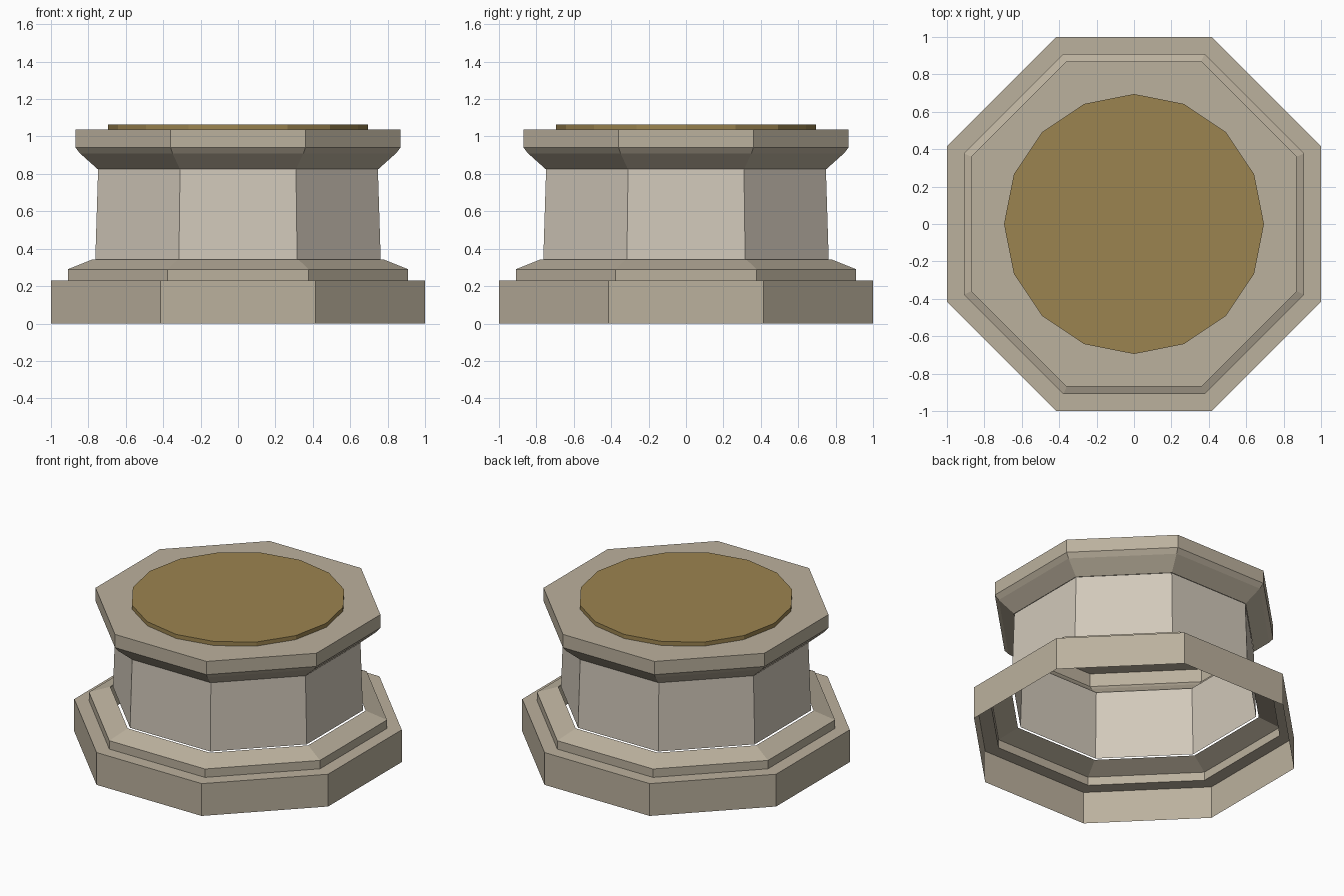
import bpy, bmesh
from math import cos, sin, pi

if "Cube" in bpy.data.objects:
    bpy.data.objects.remove(bpy.data.objects["Cube"])


def material(name, color):
    m = bpy.data.materials.new(name)
    m.diffuse_color = (*color, 1)
    m.use_nodes = True
    m.node_tree.nodes["Principled BSDF"].inputs["Base Color"].default_value = m.diffuse_color
    return m


def lathe(name, profile, sides, mat, flats=True, cap=False):
    """Flat-sided shell from (size, height) points; size is to the flats or the corners."""
    bm = bmesh.new()
    scale = 1 / cos(pi / sides) if flats else 1
    turn = 0.5 if flats else 0
    rings = []
    for r, z in profile:
        angles = [2 * pi * (i + turn) / sides for i in range(sides)]
        rings.append([bm.verts.new((r * scale * cos(a), r * scale * sin(a), z)) for a in angles])
    for low, high in zip(rings, rings[1:]):
        for i in range(sides):
            j = (i + 1) % sides
            bm.faces.new((low[i], low[j], high[j], high[i]))
    if cap:
        bm.faces.new(rings[-1])
    mesh = bpy.data.meshes.new(name)
    bm.to_mesh(mesh)
    bm.free()
    mesh.materials.append(mat)
    obj = bpy.data.objects.new(name, mesh)
    bpy.context.collection.objects.link(obj)
    return obj


stone = material("stone", (0.50, 0.44, 0.34))
pale_stone = material("pale_stone", (0.64, 0.58, 0.49))
bronze = material("bronze", (0.33, 0.23, 0.08))

# Stepped base, open underneath
lathe("stepped_base", [(1.0, 0), (1.0, 0.23), (0.91, 0.23), (0.91, 0.29), (0.78, 0.342)], 8, stone)

# Tapered shaft, open at both ends
lathe("shaft", [(0.763, 0.342), (0.748, 0.825)], 8, pale_stone)

# Flared cornice with closed top
lathe("cornice", [(0.75, 0.825), (0.845, 0.91), (0.87, 0.942), (0.87, 1.036)], 8, stone, cap=True)

# Sixteen-sided top disc
lathe("top_disc", [(0.695, 1.036), (0.695, 1.065)], 16, bronze, flats=False, cap=True)
